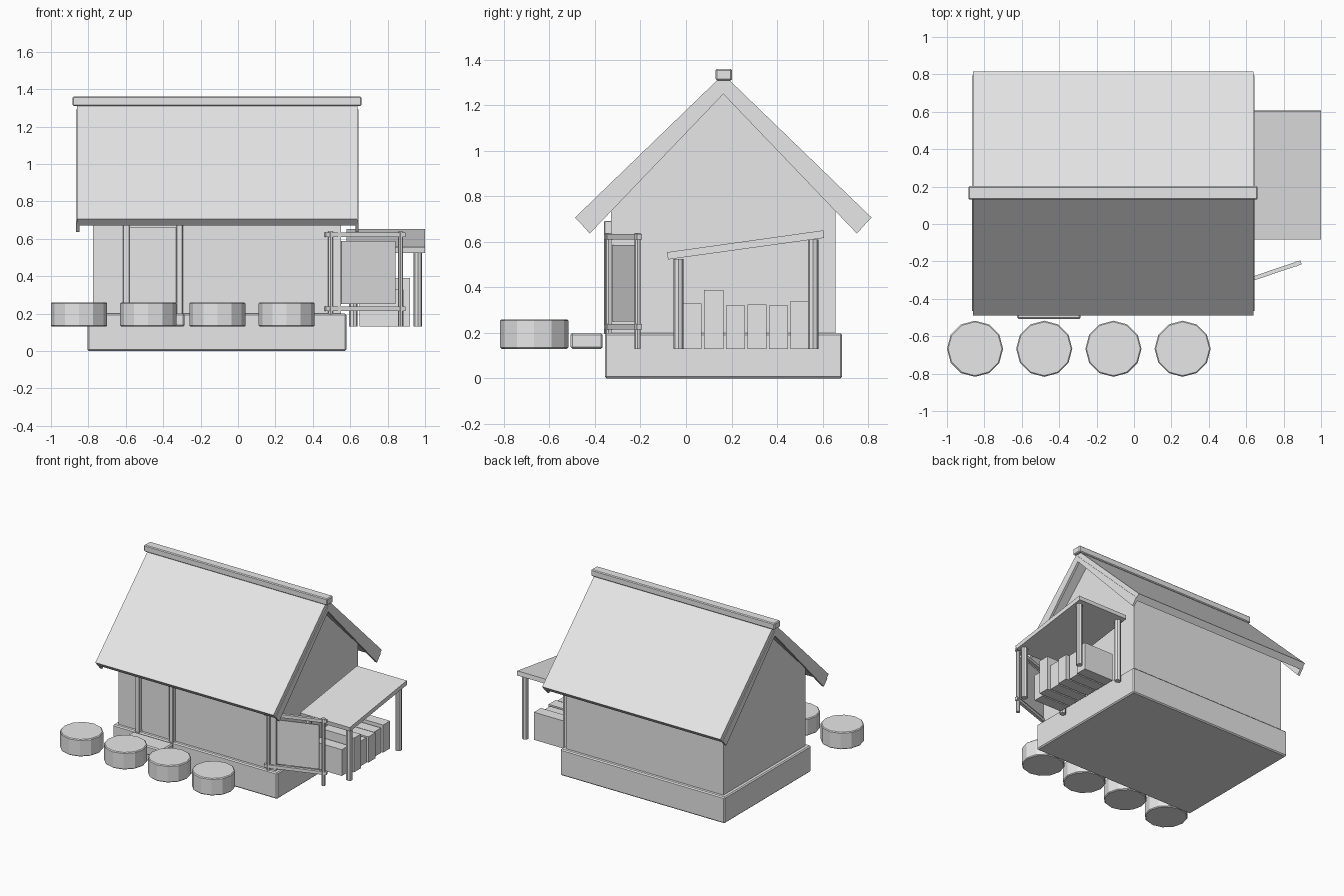
import bpy
import math
from mathutils import Vector

cube = bpy.data.objects.get("Cube")
if cube:
    bpy.data.objects.remove(cube, do_unlink=True)

grey = bpy.data.materials.new("pale_grey")
grey.use_nodes = True
grey.diffuse_color = (0.8, 0.8, 0.8, 1)
grey.node_tree.nodes["Principled BSDF"].inputs["Base Color"].default_value = (0.8, 0.8, 0.8, 1)


def finish(name, bevel=0):
    ob = bpy.context.object
    ob.name = name
    ob.data.materials.append(grey)
    if bevel:
        mod = ob.modifiers.new("soft_edges", "BEVEL")
        mod.width = bevel
        mod.segments = 1
    return ob


def box(name, x, y, z, bevel=0):
    """Box from its low and high limits on each axis."""
    bpy.ops.mesh.primitive_cube_add(size=1, location=[sum(r) / 2 for r in (x, y, z)])
    ob = bpy.context.object
    for v in ob.data.vertices:
        v.co = [c * (r[1] - r[0]) for c, r in zip(v.co, (x, y, z))]
    return finish(name, bevel)


def rod(name, x, y, z, radius, sides=8, bevel=0):
    bpy.ops.mesh.primitive_cylinder_add(vertices=sides, radius=radius, depth=z[1] - z[0],
                                        location=(x, y, sum(z) / 2))
    return finish(name, bevel)


def prism(name, profile, x):
    """Side profile of (y, z) points stretched along x."""
    n = len(profile)
    verts = [(px, y, z) for px in x for y, z in profile]
    faces = [list(range(n))[::-1], list(range(n, 2 * n))]
    faces += [[i, (i + 1) % n, n + (i + 1) % n, n + i] for i in range(n)]
    mesh = bpy.data.meshes.new(name)
    mesh.from_pydata(verts, [], faces)
    ob = bpy.data.objects.new(name, mesh)
    bpy.context.collection.objects.link(ob)
    bpy.context.view_layer.objects.active = ob
    finish(name)
    bpy.ops.object.select_all(action="DESELECT")
    ob.select_set(True)
    bpy.ops.object.mode_set(mode="EDIT")
    bpy.ops.mesh.select_all(action="SELECT")
    bpy.ops.mesh.normals_make_consistent(inside=False)
    bpy.ops.object.mode_set(mode="OBJECT")
    return ob


# House body
MID = 0.164
box("foundation", (-0.805, 0.58), (-0.357, 0.686), (0, 0.2), 0.008)
prism("walls", [(-0.33, 0.19), (0.658, 0.19), (0.658, 0.797), (MID, 1.275), (-0.33, 0.797)],
      (-0.775, 0.55))

# Roof slopes and gable boards, mirrored about the ridge
for side, label in ((-1, "front"), (1, "back")):
    slab = [(0, 1.337), (0.652, 0.707), (0.616, 0.67), (0, 1.265)]
    board = [(0, 1.29), (0.63, 0.685), (0.587, 0.637), (0, 1.25)]
    prism(label + "_roof", [(MID + side * y, z) for y, z in slab], (-0.86, 0.64))
    for x, end in ((-0.865, "right"), (0.627, "left")):
        prism(f"{label}_{end}_gable_board", [(MID + side * y, z) for y, z in board], (x, x + 0.018))
box("ridge_cap", (-0.885, 0.66), (0.13, 0.202), (1.31, 1.36), 0.006)

# Doorway
for x in (-0.597, -0.313):
    box("door_post", (x - 0.018, x + 0.018), (-0.36, -0.325), (0.195, 0.693), 0.004)
box("door_lintel", (-0.58, -0.33), (-0.358, -0.325), (0.66, 0.693))
box("door_panel", (-0.58, -0.33), (-0.336, -0.329), (0.22, 0.66))
box("door_step", (-0.625, -0.285), (-0.507, -0.366), (0.13, 0.2), 0.008)

# Row of round stools
for i in range(4):
    rod("round_stool", -0.85 + 0.37 * i, -0.667, (0.13, 0.26), 0.15, 12, 0.006)

# Lean-to shelter
prism("shelter_roof", [(-0.083, 0.555), (0.603, 0.651), (0.607, 0.618), (-0.079, 0.523)], (0.58, 1.0))
for x in (0.617, 0.962):
    rod("front_shelter_post", x, -0.033, (0.13, 0.525), 0.023)
    rod("back_shelter_post", x, 0.559, (0.13, 0.61), 0.023)

# Stacked firewood
tops = [0.33, 0.39, 0.32, 0.325, 0.32, 0.34]
ends = [0.885, 0.92, 0.9, 0.91, 0.89, 0.9]
for i, (top, end) in enumerate(zip(tops, ends)):
    y = 0.027 + 0.095 * i
    box("firewood", (0.65, end), (y - 0.042, y + 0.042), (0.13, top))

# Stretching frame, turned about its middle
pivot = Vector((0.68, -0.277, 0))
turn = math.radians(18.7)
along = Vector((math.cos(turn), math.sin(turn), 0))


def frame_box(name, start, end, z, thick):
    ob = box(name, (start, end), (-thick / 2, thick / 2), z)
    ob.location = pivot + along * ((start + end) / 2) + Vector((0, 0, sum(z) / 2))
    ob.rotation_euler.z = turn


for offset in (-0.196, 0.2):
    spot = pivot + along * offset
    rod("frame_post", spot.x, spot.y, (0.13, 0.64), 0.014)
for z in (0.227, 0.622):
    frame_box("frame_rail", -0.225, 0.225, (z - 0.012, z + 0.012), 0.022)
frame_box("stretched_hide", -0.135, 0.17, (0.25, 0.587), 0.008)
